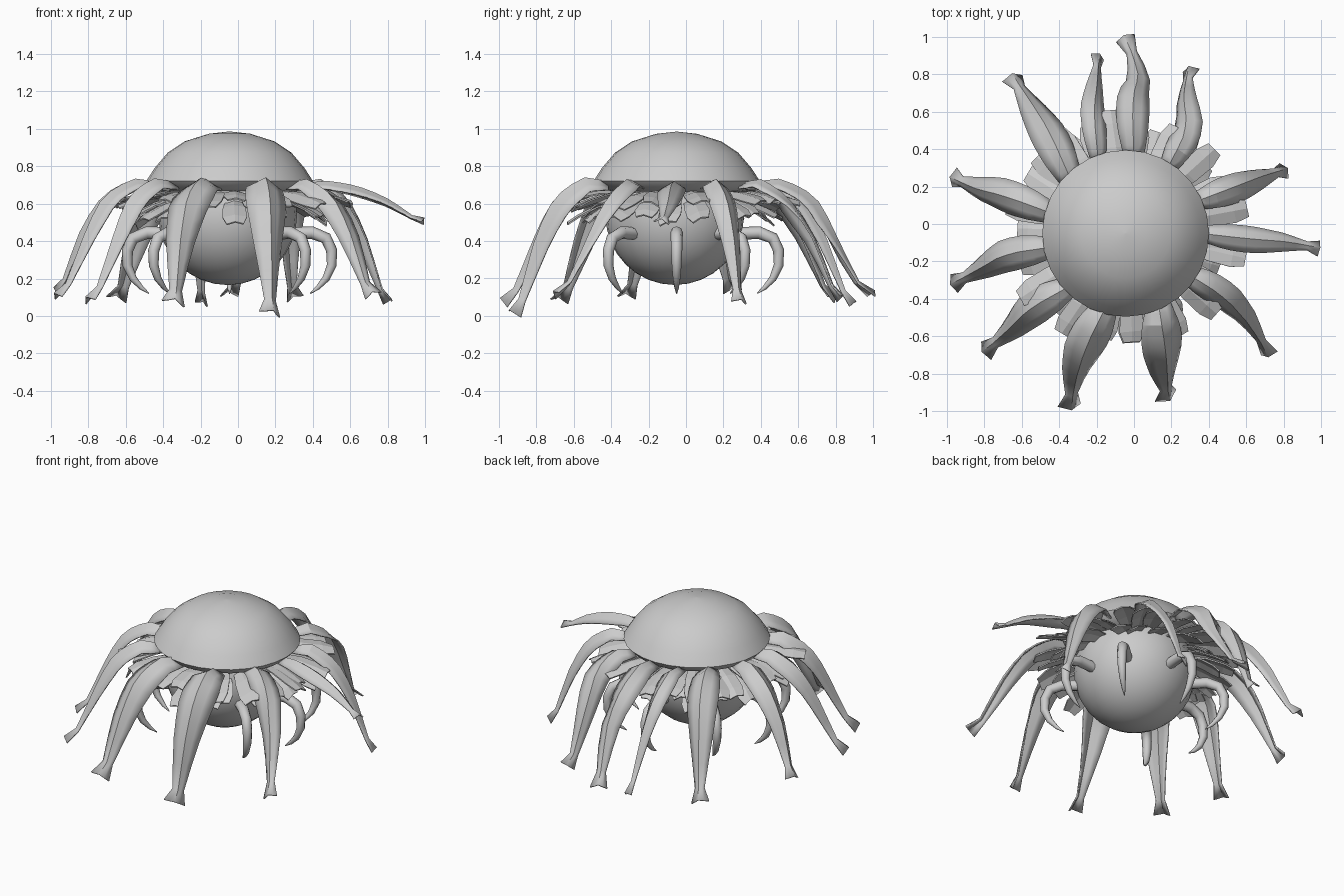
import bpy, bmesh, math, random
from mathutils import Vector

if "Cube" in bpy.data.objects:
    bpy.data.objects.remove(bpy.data.objects["Cube"])

random.seed(4)
CX, CY = -0.045, -0.05


def finish(bm, name, angle=None, thick=0):
    bmesh.ops.recalc_face_normals(bm, faces=bm.faces)
    me = bpy.data.meshes.new(name)
    bm.to_mesh(me)
    bm.free()
    ob = bpy.data.objects.new(name, me)
    bpy.context.collection.objects.link(ob)
    if thick:
        m = ob.modifiers.new("thickness", 'SOLIDIFY')
        m.thickness = thick
        m.offset = 0
    if angle:
        bpy.ops.object.select_all(action='DESELECT')
        ob.select_set(True)
        bpy.context.view_layer.objects.active = ob
        bpy.ops.object.shade_smooth_by_angle(angle=math.radians(angle))
    return ob


def skin(bm, rows, closed=False):
    # bridge consecutive rows of points with quads
    vs = [[bm.verts.new(p) for p in r] for r in rows]
    for a, b in zip(vs, vs[1:]):
        n = len(a)
        for i in range(n if closed else n - 1):
            j = (i + 1) % n
            bm.faces.new((a[i], a[j], b[j], b[i]))
    return vs


def polar(r, ang, z):
    return Vector((CX + r * math.cos(ang), CY + r * math.sin(ang), z))


def lerp(xs, ys, t):
    for i in range(len(xs) - 1):
        if t <= xs[i + 1]:
            k = (t - xs[i]) / (xs[i + 1] - xs[i])
            return ys[i] * (1 - k) + ys[i + 1] * k
    return ys[-1]


# domed cap: lathed lens profile
bm = bmesh.new()
prof = [(0.002, 0.985), (0.11, 0.973), (0.24, 0.932), (0.33, 0.872), (0.40, 0.79),
        (0.445, 0.72), (0.41, 0.68), (0.30, 0.655), (0.002, 0.65)]
rings = skin(bm, [[polar(r, math.tau * i / 28, z) for i in range(28)] for r, z in prof], True)
bm.faces.new(rings[0])
bm.faces.new(rings[-1])
finish(bm, "dome_cap", 40)

# round body below the cap
bm = bmesh.new()
bmesh.ops.create_uvsphere(bm, u_segments=28, v_segments=16, radius=0.37)
bmesh.ops.translate(bm, vec=(CX - 0.01, CY - 0.01, 0.535), verts=bm.verts)
finish(bm, "round_body", 40)

# long drooping petals: plan path, width factor, roll, tip height
PETALS = [
    (((0, .35), (-.01, .65), (.03, .82), (-.05, 1.0)), 1.0, 0.0, .12),
    (((.18, .3), (.29, .5), (.27, .72), (.30, .83)), 0.9, .6, .10),
    (((.33, .12), (.55, .2), (.71, .26), (.81, .29)), 0.9, .3, .08),
    (((.36, -.05), (.6, -.08), (.85, -.1), (.99, -.13)), 0.8, .2, .51),
    (((.26, -.25), (.48, -.38), (.63, -.54), (.72, -.70)), 0.9, -.5, .12),
    (((.13, -.42), (.16, -.66), (.17, -.83), (.18, -.93)), 1.25, .5, .02),
    (((-.14, -.42), (-.26, -.65), (-.32, -.83), (-.34, -.98)), 1.2, .4, .08),
    (((-.34, -.33), (-.55, -.45), (-.68, -.58), (-.80, -.68)), 1.05, -.3, .09),
    (((-.42, -.12), (-.68, -.16), (-.84, -.25), (-.97, -.32)), 1.0, -.2, .11),
    (((-.42, .05), (-.68, .15), (-.87, .20), (-.97, .25)), 1.0, .3, .14),
    (((-.33, .22), (-.45, .48), (-.57, .67), (-.65, .79)), 1.1, -.4, .10),
    (((-.19, .33), (-.22, .6), (-.20, .78), (-.19, .90)), 0.75, -.5, .07),
]
TS = [0, .1, .2, .3, .4, .5, .6, .7, .8, .9, 1]
DROP = [0, -.01, -.02, .03, .09, .18, .31, .47, .68, .90, 1]
WIDE = [.10, .13, .155, .17, .175, .17, .15, .125, .09, .055, .105]
for n, (path, wf, roll, tip) in enumerate(PETALS):
    pts = [Vector(p) for p in path]
    key = [0, .42, .78, 1]
    mids = []
    for t in TS:
        p = lerp(key, pts, t)
        q = (lerp(key, pts, max(0, t - .08)) + lerp(key, pts, min(1, t + .08))) / 2
        p = p if t in (0, 1) else q
        mids.append(Vector((p.x, p.y, .695 - (.695 - tip) * lerp(TS, DROP, t))))
    rows = []
    for i, c in enumerate(mids):
        tan = (mids[min(i + 1, 10)] - mids[max(i - 1, 0)]).normalized()
        side = tan.cross(Vector((0, 0, 1))).normalized()
        up = side.cross(tan)
        a = roll * TS[i]
        s = side * math.cos(a) + up * math.sin(a)
        u = up * math.cos(a) - side * math.sin(a)
        w = WIDE[i] * wf / 2
        rows.append([c - s * w - u * w * .35, c - s * w * .5 - u * w * .05, c + u * w * .3,
                     c + s * w * .5 - u * w * .05, c + s * w - u * w * .35])
    bm = bmesh.new()
    skin(bm, rows)
    finish(bm, f"petal_{n + 1}", 30, .008)

# short ragged leaves in two layers beneath the petals
LAYERS = [(26, .30, .63, .655, .59), (20, .31, .56, .62, .51)]
for layer, (count, r0, r1, z0, z1) in enumerate(LAYERS):
    bm = bmesh.new()
    for k in range(count):
        ang = math.tau * (k + random.uniform(-.3, .3)) / count
        reach = r1 + random.uniform(-.06, .04)
        dz = random.uniform(-.025, .025)
        roll = random.uniform(-.35, .35)
        side = Vector((-math.sin(ang), math.cos(ang), roll)).normalized()
        skew = random.uniform(-.03, .03)
        rows = []
        for t, w, lift in ((0, .035, 0), (.45, .06, .015), (.8, .065, .01), (1, .045, 0)):
            c = polar(r0 + (reach - r0) * t, ang, z0 + (z1 + dz - z0) * t + lift) + side * skew * t
            rows.append([c - side * w, c + Vector((0, 0, .012)), c + side * w])
        skin(bm, rows)
    finish(bm, f"leaf_layer_{layer + 1}", None, .008)

# hooked claws round the body
CLAW = [(.33, .44, .034), (.44, .445, .034), (.515, .415, .032), (.545, .35, .030),
        (.545, .27, .026), (.515, .20, .020), (.47, .15, .012), (.43, .12, .003)]
for n, deg in enumerate((0, 42, 90, 138, 180, 222, 318)):
    ang = math.radians(deg)
    out = Vector((math.cos(ang), math.sin(ang), 0))
    side = Vector((-math.sin(ang), math.cos(ang), 0))
    c = [polar(r, ang, z) for r, z, _ in CLAW]
    rows = []
    for i, p in enumerate(c):
        tan = (c[min(i + 1, 7)] - c[max(i - 1, 0)]).normalized()
        nor = tan.cross(side)
        rows.append([p + (side * math.cos(a) + nor * math.sin(a)) * CLAW[i][2]
                     for a in (math.tau * j / 8 for j in range(8))])
    bm = bmesh.new()
    v = skin(bm, rows, True)
    bm.faces.new(v[0])
    bm.faces.new(v[-1])
    finish(bm, f"claw_{n + 1}", 50)
